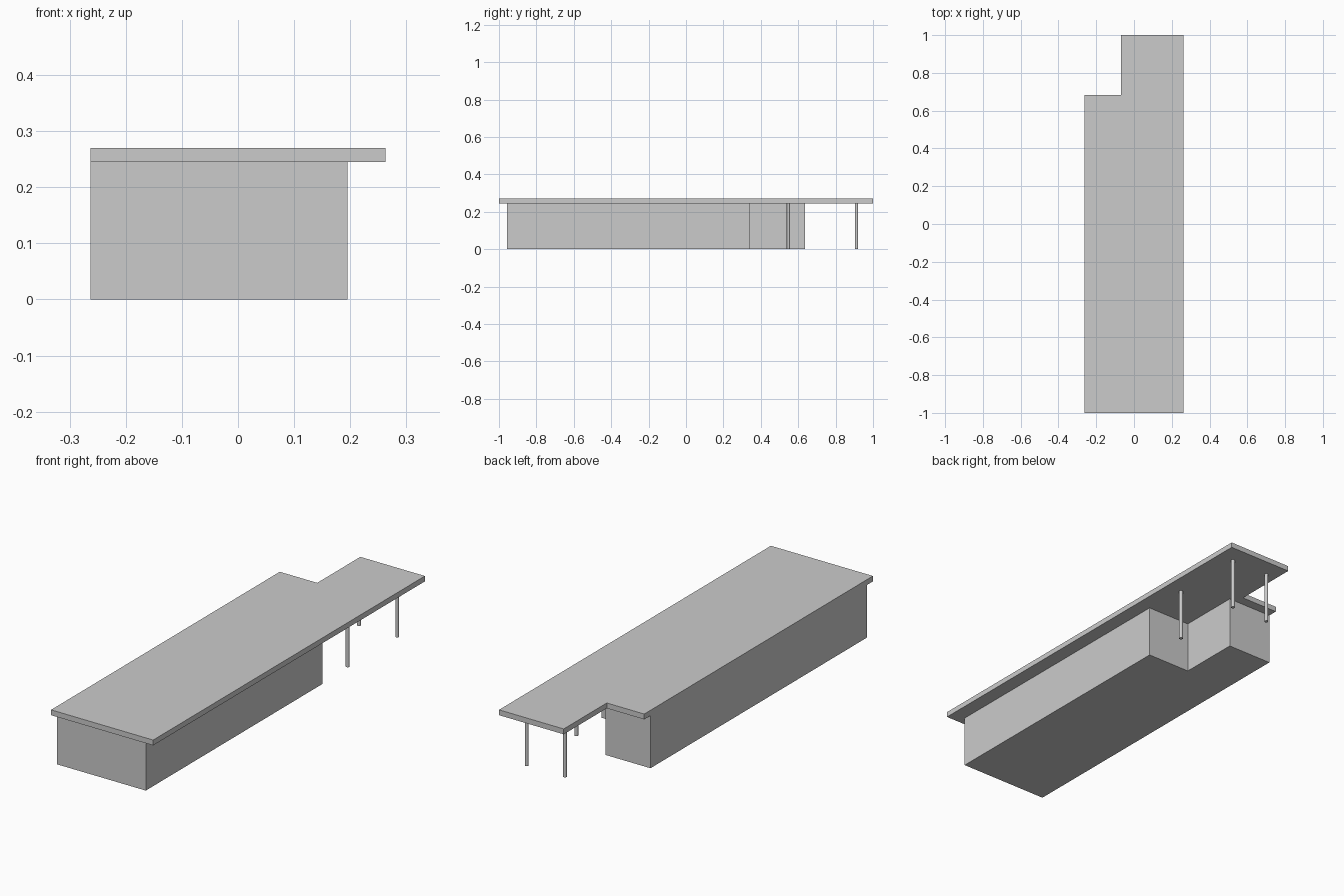
import bpy, bmesh

if "Cube" in bpy.data.objects:
    bpy.data.objects.remove(bpy.data.objects["Cube"])


def extrude_outline(name, outline, z0, z1):
    """Closed slab from a flat outline, pushed up from z0 to z1."""
    bm = bmesh.new()
    base = bm.faces.new([bm.verts.new((x, y, z0)) for x, y in outline])
    ext = bmesh.ops.extrude_face_region(bm, geom=[base], use_keep_orig=True)
    top = [v for v in ext["geom"] if isinstance(v, bmesh.types.BMVert)]
    bmesh.ops.translate(bm, verts=top, vec=(0, 0, z1 - z0))
    bmesh.ops.recalc_face_normals(bm, faces=bm.faces)
    mesh = bpy.data.meshes.new(name)
    bm.to_mesh(mesh)
    bm.free()
    obj = bpy.data.objects.new(name, mesh)
    bpy.context.collection.objects.link(obj)
    return obj


def l_outline(x0, x1, y0, y1, nx, ny, side):
    """Rectangle with its back-left or back-right corner cut away at (nx, ny)."""
    if side == "left":
        return [(x0, y0), (x1, y0), (x1, y1), (nx, y1), (nx, ny), (x0, ny)]
    return [(x0, y0), (x1, y0), (x1, ny), (nx, ny), (nx, y1), (x0, y1)]


ROOF_BOTTOM, ROOF_TOP = 0.245, 0.27

# Main building block, recessed at the back right for the porch
extrude_outline("building_body",
                l_outline(-0.263, 0.195, -0.957, 0.637, -0.03, 0.342, "right"),
                0.0, ROOF_BOTTOM)

# Flat overhanging roof, notched at the back left
extrude_outline("flat_roof",
                l_outline(-0.263, 0.263, -1.0, 1.0, -0.07, 0.683, "left"),
                ROOF_BOTTOM, ROOF_TOP)

# Slim round posts carrying the porch roof
posts = {"side_post": (0.182, 0.547),
         "back_right_post": (0.182, 0.912),
         "back_left_post": (-0.015, 0.912)}
for name, (x, y) in posts.items():
    bpy.ops.mesh.primitive_cylinder_add(vertices=16, radius=0.0085, depth=ROOF_BOTTOM,
                                        location=(x, y, ROOF_BOTTOM / 2))
    post = bpy.context.object
    post.name = name
    bpy.ops.object.shade_smooth_by_angle()
